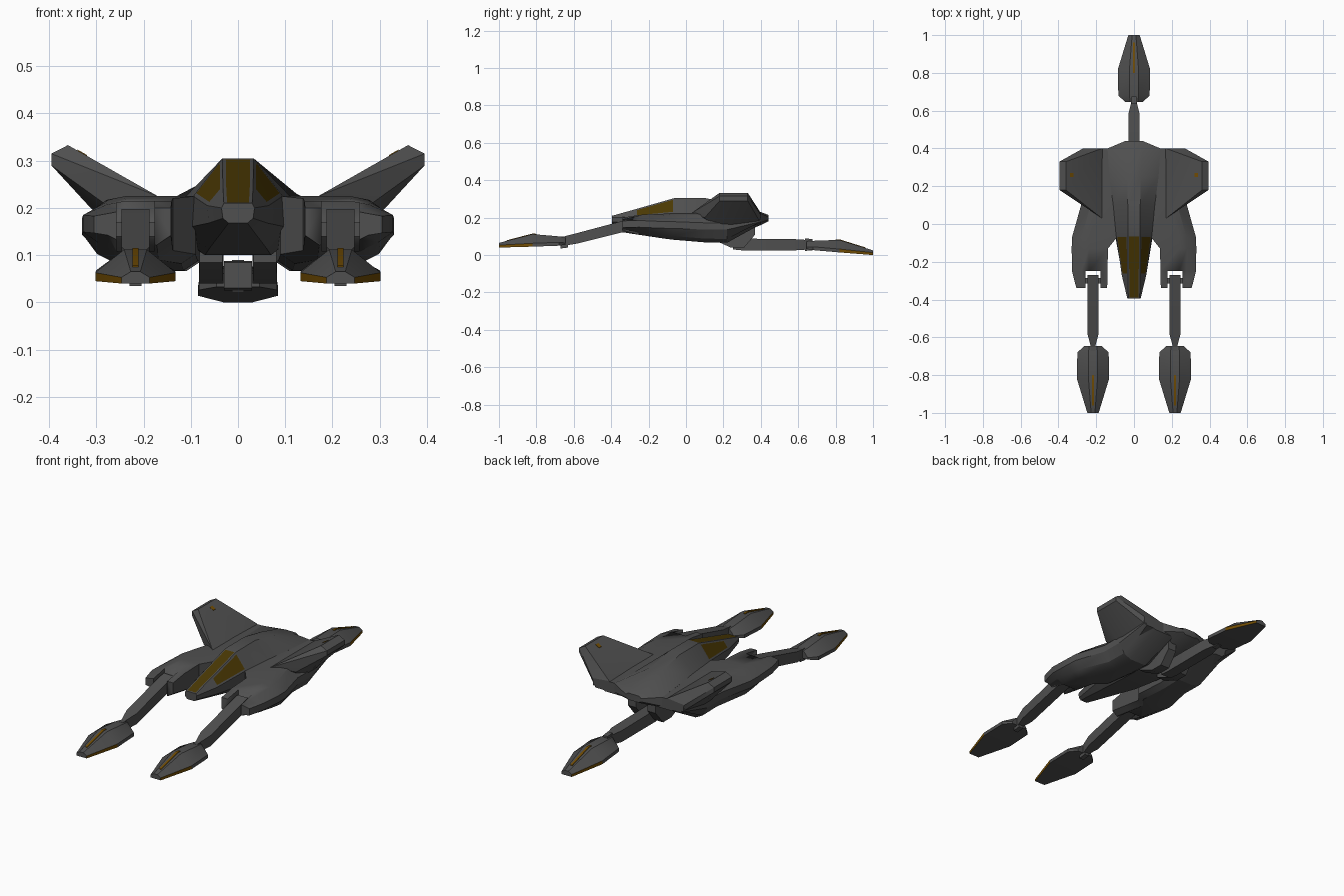
import bpy, bmesh, math
from mathutils import Vector

if "Cube" in bpy.data.objects:
    bpy.data.objects.remove(bpy.data.objects["Cube"])


def material(name, rgb):
    m = bpy.data.materials.new(name)
    m.diffuse_color = (*rgb, 1)
    m.use_nodes = True
    m.node_tree.nodes["Principled BSDF"].inputs["Base Color"].default_value = m.diffuse_color
    return m


GREY = material("dark_grey", (0.08, 0.08, 0.08))
CANOPY = material("canopy_amber", (0.07, 0.04, 0.001))
ORANGE = material("orange_marking", (0.17, 0.075, 0.001))


def finish(name, bm, mats, angle=28):
    bmesh.ops.recalc_face_normals(bm, faces=bm.faces)
    me = bpy.data.meshes.new(name)
    bm.to_mesh(me)
    bm.free()
    for m in mats:
        me.materials.append(m)
    for p in me.polygons:
        p.use_smooth = True
    me.set_sharp_from_angle(angle=math.radians(angle))
    ob = bpy.data.objects.new(name, me)
    bpy.context.collection.objects.link(ob)
    return ob


def loft(rings):
    """Skin a list of equal-length point rings and cap both ends."""
    bm = bmesh.new()
    vs = [[bm.verts.new(p) for p in r] for r in rings]
    n = len(vs[0])
    for a, b in zip(vs, vs[1:]):
        for i in range(n):
            j = (i + 1) % n
            bm.faces.new((a[i], a[j], b[j], b[i]))
    bm.faces.new(vs[0])
    bm.faces.new(vs[-1])
    bmesh.ops.recalc_face_normals(bm, faces=bm.faces)
    return bm


def mirrored(y, half, cx=0):
    """Closed ring at y from the right half profile, top to bottom."""
    return [(cx + x, y, z) for x, z in half] + [(cx - x, y, z) for x, z in reversed(half)]


def bar(name, secs, cx=0, mats=(GREY,)):
    """Rectangular bar through sections (y, half width, bottom, top)."""
    return finish(name, loft([mirrored(y, [(w, t), (w, b)], cx) for y, w, b, t in secs]), mats)


def hull(name, pts, mat):
    bm = bmesh.new()
    for p in pts:
        bm.verts.new(p)
    bmesh.ops.convex_hull(bm, input=bm.verts)
    bmesh.ops.dissolve_limit(bm, angle_limit=0.02, verts=bm.verts, edges=bm.edges)
    return finish(name, bm, [mat], 25)


# Fuselage with inset canopy panes
body = [
    (-0.395, [(.03, .21), (.035, .20), (.032, .178), (.02, .168)]),
    (-0.27, [(.032, .245), (.065, .205), (.062, .168), (.035, .148)]),
    (-0.06, [(.033, .305), (.095, .225), (.10, .16), (.06, .115)]),
    (0.10, [(.033, .305), (.11, .225), (.12, .14), (.07, .10)]),
    (0.25, [(.035, .275), (.13, .225), (.13, .14), (.07, .10)]),
    (0.40, [(.045, .23), (.14, .222), (.14, .175), (.06, .16)]),
    (0.44, [(.03, .215), (.045, .205), (.045, .188), (.03, .18)]),
]
bm = loft([mirrored(y, h) for y, h in body])
top, side = [], []
for f in bm.faces:
    c = f.calc_center_median()
    if c.y < -0.07 and f.normal.z > 0.3 and len(f.verts) == 4:
        if abs(c.x) < 0.01:
            top.append(f)
        elif c.y > -0.27:
            side.append(f)
bmesh.ops.inset_region(bm, faces=top, thickness=0.007, use_even_offset=True)
bmesh.ops.inset_individual(bm, faces=side, thickness=0.009, use_even_offset=True)
for f in top + side:
    f.material_index = 1
finish("fuselage", bm, [GREY, CANOPY])


def foot(name, cx, sign, tilt):
    """Pointed foot with orange front rims and a top stripe."""
    secs = [(.645, .02, .095, .045, .065, .055), (.68, .024, .10, .083, .068, .05),
            (.82, .024, .112, .085, .063, .045), (1.0, .01, .065, .03, .053, .04)]
    dz = lambda y: -tilt * (.022 + .018 * (y - .645) / .355)
    bm = loft([mirrored(sign * y, [(a, za + dz(y)), (b, zb + dz(y)), (b, zc + dz(y))], cx)
               for y, a, za, b, zb, zc in secs])
    for f in bm.faces:
        if abs(f.normal.x) > 0.6 and abs(f.normal.z) < 0.4 and abs(f.calc_center_median().y) > .85:
            f.material_index = 1
    finish(name, bm, [GREY, ORANGE])
    bar(name + "_stripe", [(sign * y, .006, z + dz(y), z + .004 + dz(y))
                           for y, z in ((.80, .1095), (.82, .111), (.96, .0745))], cx, [ORANGE])


for s, tag in ((-1, "left"), (1, "right")):
    cx = s * 0.217

    # Side nacelles: y, inner x, outer x, bottom, top
    rings = []
    for y, a, b, z0, z1 in [(-.34, .142, .305, .122, .20), (-.25, .14, .328, .108, .215),
                            (-.13, .138, .33, .09, .22), (-.07, .09, .328, .082, .225),
                            (.10, .085, .28, .068, .225), (.22, .08, .28, .066, .225),
                            (.40, .05, .265, .165, .222)]:
        m = z0 + (z1 - z0) * .55
        prof = [(a, z0 + .02), (a + .03, z0), (b - .07, z0), (b - .03, z0 + .02), (b, m - .018),
                (b, m + .018), (b - .05, z1 - .008), (b - .09, z1), (a, z1)]
        rings.append([(s * x, y, z) for x, z in prof])
    nacelle = finish(tag + "_nacelle", loft(rings), [GREY])

    # Slot that forks the nacelle around the front leg
    cutter = bar(tag + "_slot_cutter", [(-.45, .04, 0, .4), (-.25, .04, 0, .4)], cx)
    cutter.hide_render = True
    cutter.hide_viewport = True
    cutter.display_type = 'WIRE'
    mod = nacelle.modifiers.new("slot", 'BOOLEAN')
    mod.operation = 'DIFFERENCE'
    mod.solver = 'EXACT'
    mod.object = cutter

    # Hip pin between the prongs
    bar(tag + "_hip_pin", [(-.315, .045, .14, .17), (-.285, .045, .14, .17)], cx)

    # Raised rear wing
    wing = [(.36, .18, .333), (.36, .33, .333), (.395, .18, .315), (.395, .33, .315),
            (.395, .18, .29), (.395, .33, .29), (.17, .03, .225), (.17, .40, .225),
            (.27, .10, .20), (.27, .40, .215), (.25, .40, .17), (.12, .40, .17), (.22, .2, .10)]
    hull(tag + "_wing", [(s * x, y, z) for x, y, z in wing], GREY)
    mark = [(s * x, y, .225 + .108 * (x - .17) / .19 + d)
            for x in (.32, .34) for y in (.25, .27) for d in (-.002, .002)]
    hull(tag + "_wing_light", mark, ORANGE)

    # Front leg and foot
    bar(tag + "_front_leg", [(-.27, .03, .138, .198), (-.355, .03, .118, .178),
                             (-.58, .03, .062, .118), (-.65, .011, .05, .10)], cx)
    bar(tag + "_front_ankle", [(-.63, .013, .04, .10), (-.672, .013, .035, .10)], cx)
    foot(tag + "_front_foot", cx, -1, 0)

    # Fork arms holding the rear leg
    bar(tag + "_rear_fork", [(.14, .024, .085, .13), (.24, .026, .04, .14),
                             (.31, .026, .04, .15), (.37, .024, .11, .18)], s * .057)

# Rear leg and foot
bar("rear_leg", [(.25, .03, .03, .085), (.30, .03, .025, .088), (.58, .03, .025, .085),
                 (.66, .011, .03, .08)])
bar("rear_ankle", [(.635, .013, .022, .09), (.675, .013, .025, .085)])
foot("rear_foot", 0, 1, 1)
